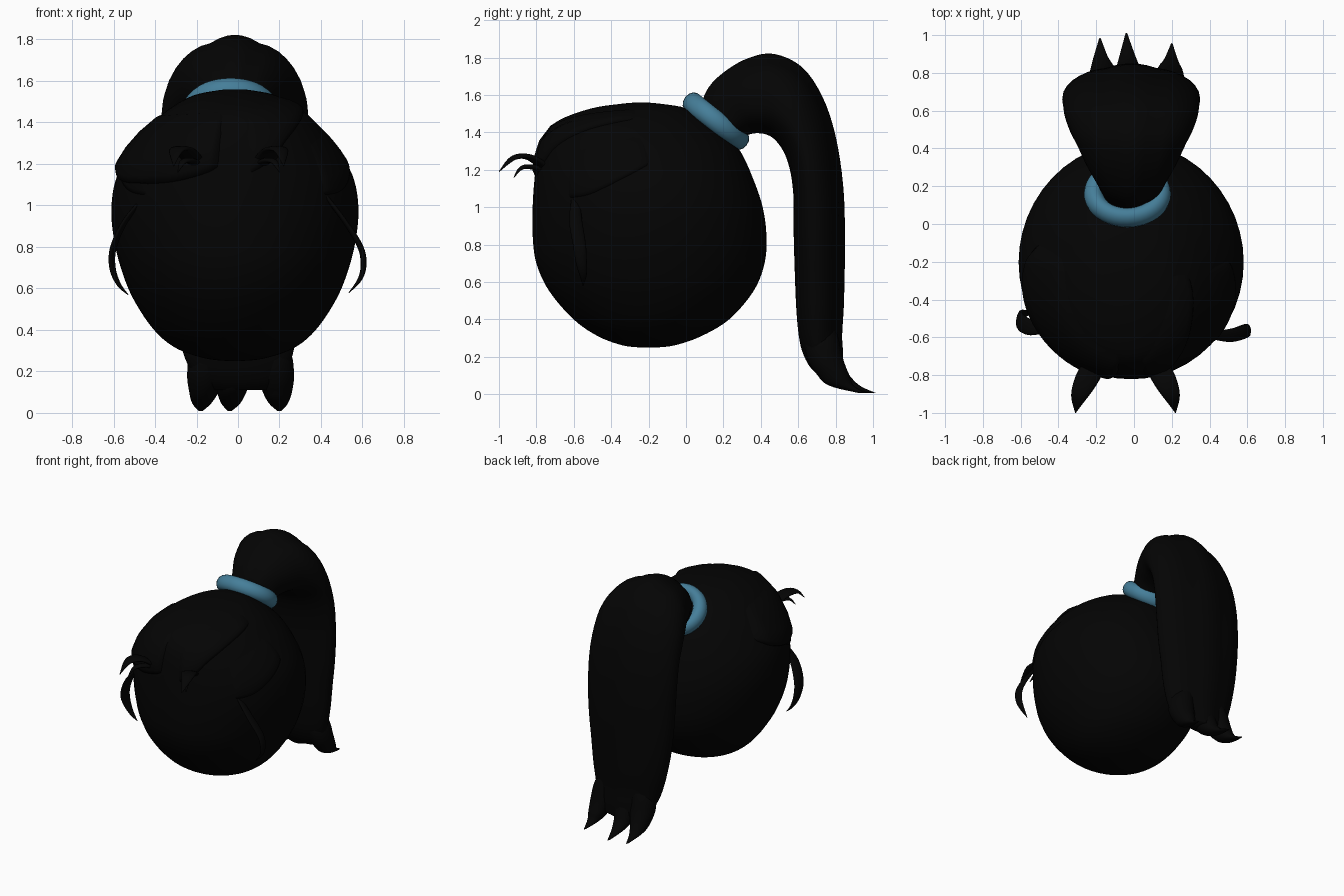
import bpy, bmesh
from math import sin, cos, pi, radians
from mathutils import Vector

if "Cube" in bpy.data.objects:
    bpy.data.objects.remove(bpy.data.objects["Cube"])


def material(name, rgb):
    m = bpy.data.materials.new(name)
    m.diffuse_color = (*rgb, 1)
    m.use_nodes = True
    m.node_tree.nodes["Principled BSDF"].inputs["Base Color"].default_value = m.diffuse_color
    return m


BLACK = material("black", (0.0012, 0.0012, 0.0012))
BLUE = material("blue", (0.06, 0.21, 0.32))


def spline(stations, n=5):
    """Catmull-Rom interpolation of equal-length tuples."""
    p = [stations[0]] + list(stations) + [stations[-1]]
    out = []
    for i in range(1, len(p) - 2):
        for k in range(n):
            t = k / n
            out.append([0.5 * (2 * b + (c - a) * t + (2 * a - 5 * b + 4 * c - d) * t * t
                               + (3 * b - a - 3 * c + d) * t ** 3)
                        for a, b, c, d in zip(p[i - 1], p[i], p[i + 1], p[i + 2])])
    return out + [list(stations[-1])]


def skin(name, rows, closed=True, mat=BLACK):
    """Bridge rows of points; closed rows become a capped tube."""
    bm = bmesh.new()
    vs = [[bm.verts.new(c) for c in row] for row in rows]
    n = len(rows[0])
    for a, b in zip(vs, vs[1:]):
        for j in range(n if closed else n - 1):
            k = (j + 1) % n
            bm.faces.new((a[j], a[k], b[k], b[j]))
    if closed:
        bm.faces.new(vs[0])
        bm.faces.new(vs[-1])
    bmesh.ops.recalc_face_normals(bm, faces=bm.faces)
    me = bpy.data.meshes.new(name)
    bm.to_mesh(me)
    bm.free()
    me.shade_smooth()
    me.materials.append(mat)
    ob = bpy.data.objects.new(name, me)
    bpy.context.collection.objects.link(ob)
    return ob


# Head: z, half width, front y, back y
HX = -0.015
head = spline([(.25, .03, -.24, -.16), (.262, .14, -.34, -.06), (.31, .28, -.47, .08),
               (.40, .39, -.60, .23), (.55, .49, -.73, .36), (.70, .55, -.80, .42),
               (.85, .585, -.82, .43), (1.0, .595, -.82, .41), (1.15, .565, -.81, .36),
               (1.3, .475, -.79, .29), (1.4, .39, -.75, .20), (1.47, .31, -.67, .11),
               (1.53, .20, -.50, .0), (1.555, .08, -.33, -.15), (1.56, .02, -.26, -.22)])


def head_at(a, z, off=0.0):
    """Point on the head; angle a is 0 at the front and grows towards +x."""
    for r, s in zip(head, head[1:]):
        if s[0] >= z:
            break
    t = max(0, min(1, (z - r[0]) / (s[0] - r[0])))
    _, w, y0, y1 = [p + (q - p) * t for p, q in zip(r, s)]
    p = Vector((HX + w * sin(a), (y0 + y1) / 2 - (y1 - y0) / 2 * cos(a), z))
    return p + off * (p - Vector((HX, -.2, .9))).normalized()


skin("head", [[head_at(2 * pi * j / 48, r[0]) for j in range(48)] for r in head])


# Swept hair sheets on the head: lower edge given as (angle, z, top z)
def hair_sheet(name, edge, lift):
    e = spline(edge, 6)
    rows = []
    for i, (a, z0, z1) in enumerate(e):
        u = i / (len(e) - 1)
        side = min(1, 8 * u, 8 * (1 - u))
        prof = [(0, -.02), (0, .6), (.06, 1), (.25, 1), (.5, .8), (.75, .5), (1, -.3)]
        rows.append([head_at(radians(a), z0 + (z1 - z0) * v,
                             -.01 + (lift + .01) * side * f) for v, f in prof])
    skin(name, rows, closed=False)


hair_sheet("left_bang", [(-8, 1.19, 1.5), (-16, 1.15, 1.53), (-35, 1.11, 1.54),
                         (-65, 1.11, 1.53), (-88, 1.17, 1.5), (-105, 1.26, 1.46)], .032)
hair_sheet("right_bang", [(6, 1.15, 1.5), (18, 1.21, 1.53), (35, 1.33, 1.54),
                          (60, 1.42, 1.54), (95, 1.48, 1.54)], .018)
for s, n in ((-1, "left"), (1, "right")):
    hair_sheet(n + "_side_hair", [(s * 45, 1.05, 1.35), (s * 60, 1.07, 1.4),
                                  (s * 80, 1.16, 1.42), (s * 96, 1.24, 1.44)], .01)


# Tapered strands: stations x, y, z, half width, half thickness
def strand(name, stations, side):
    pts = spline(stations, 5)
    rows = []
    for i, (x, y, z, w, t) in enumerate(pts):
        tan = (Vector(pts[min(i + 1, len(pts) - 1)][:3]) - Vector(pts[max(i - 1, 0)][:3])).normalized()
        u = Vector(side)
        u = (u - tan * u.dot(tan)).normalized()
        n = tan.cross(u)
        rows.append([Vector((x, y, z)) + u * w * cos(2 * pi * j / 10) + n * t * sin(2 * pi * j / 10)
                     for j in range(10)])
    skin(name, rows)


strand("left_side_strand", [(-.44, -.55, 1.05, .02, .01), (-.54, -.55, .93, .04, .012),
                            (-.60, -.52, .80, .045, .014), (-.605, -.49, .70, .035, .014),
                            (-.575, -.475, .62, .02, .01), (-.53, -.47, .57, .002, .002)], (.2, 1, 0))
strand("right_side_strand", [(.41, -.59, 1.06, .02, .01), (.51, -.59, .93, .035, .012),
                             (.59, -.57, .80, .035, .014), (.605, -.56, .71, .03, .014),
                             (.585, -.55, .64, .02, .01), (.535, -.55, .58, .002, .002)], (-.1, 1, 0))

# Eyelashes, mirrored about the face centre line
FX = -0.045
LASHES = [[(.16, -.74, 1.20, .06, .02), (.21, -.83, 1.265, .06, .016),
           (.25, -.92, 1.265, .04, .012), (.265, -1.0, 1.19, .002, .002)],
          [(.15, -.74, 1.19, .04, .016), (.18, -.82, 1.215, .03, .014),
           (.22, -.88, 1.21, .02, .01), (.245, -.92, 1.16, .002, .002)]]
for s, n in ((-1, "left"), (1, "right")):
    for k, lash in enumerate(LASHES):
        strand(f"{n}_eyelash_{k + 1}", [(FX + s * x, y, z, w, t) for x, y, z, w, t in lash], (1, s * .5, 0))

# Ponytail: outer y, z, inner y, z, half width
tail = spline([(.06, 1.50, .25, 1.35, .15), (.12, 1.64, .34, 1.39, .19), (.22, 1.735, .40, 1.395, .24),
               (.34, 1.80, .45, 1.38, .28), (.47, 1.82, .49, 1.345, .32), (.62, 1.75, .53, 1.28, .35),
               (.73, 1.59, .56, 1.18, .36), (.80, 1.38, .575, 1.05, .365), (.84, 1.12, .575, .90, .36),
               (.85, .85, .58, .70, .345), (.845, .50, .59, .45, .305), (.835, .32, .605, .30, .27),
               (.84, .22, .625, .22, .24), (.84, .15, .66, .15, .20), (.84, .11, .70, .11, .15)], 4)
rows = []
for oy, oz, iy, iz, w in tail:
    o, i = Vector((0, oy, oz)), Vector((0, iy, iz))
    mid = o.lerp(i, .62)
    ring = []
    for j in range(40):
        a = 2 * pi * j / 40
        c, s = cos(a), sin(a)
        # narrower outer side, with two shallow grooves dividing it into locks
        g = 1 - (.05 * max(0, 1 - abs(abs(c) - .45) / .2) if s > 0 else 0)
        p = mid.lerp(o if s > 0 else i, abs(s) ** .9 * g)
        p.x = -.015 + w * (c * abs(c) ** .2 if s > 0 else c) + .05 * max(0, .6 - p.z)
        ring.append(p)
    rows.append(ring)
skin("ponytail", rows)

# Three pointed ends of the ponytail: y, z, half width, half depth
TIP = [(.73, .42, .04, .05), (.725, .30, .085, .09), (.745, .19, .09, .095),
       (.79, .10, .07, .085), (.85, .045, .045, .065), (.965, .008, .008, .02)]
for n, xs, dy in (("left", (-.10, -.14, -.155, -.165, -.175, -.18), 0),
                  ("middle", (0, -.005, -.02, -.03, -.035, -.04), .03),
                  ("right", (.12, .165, .18, .19, .195, .2), -.03)):
    st = spline([(x, *t) for x, t in zip(xs, TIP)], 5)
    skin(n + "_ponytail_tip", [[(x + w * cos(pi * j / 8), y + dy * max(0, .1 - z) * 10 + d * sin(pi * j / 8),
                                 max(0, z)) for j in range(16)] for x, y, z, w, d in st])

# Hair band
bpy.ops.mesh.primitive_torus_add(major_segments=40, minor_segments=14, major_radius=.17, minor_radius=.05,
                                 location=(-.035, .16, 1.46), rotation=(-.67, 0, 0))
band = bpy.context.object
band.name = "hair_band"
band.scale = (1.05, .95, 1.15)
band.data.shade_smooth()
band.data.materials.append(BLUE)
